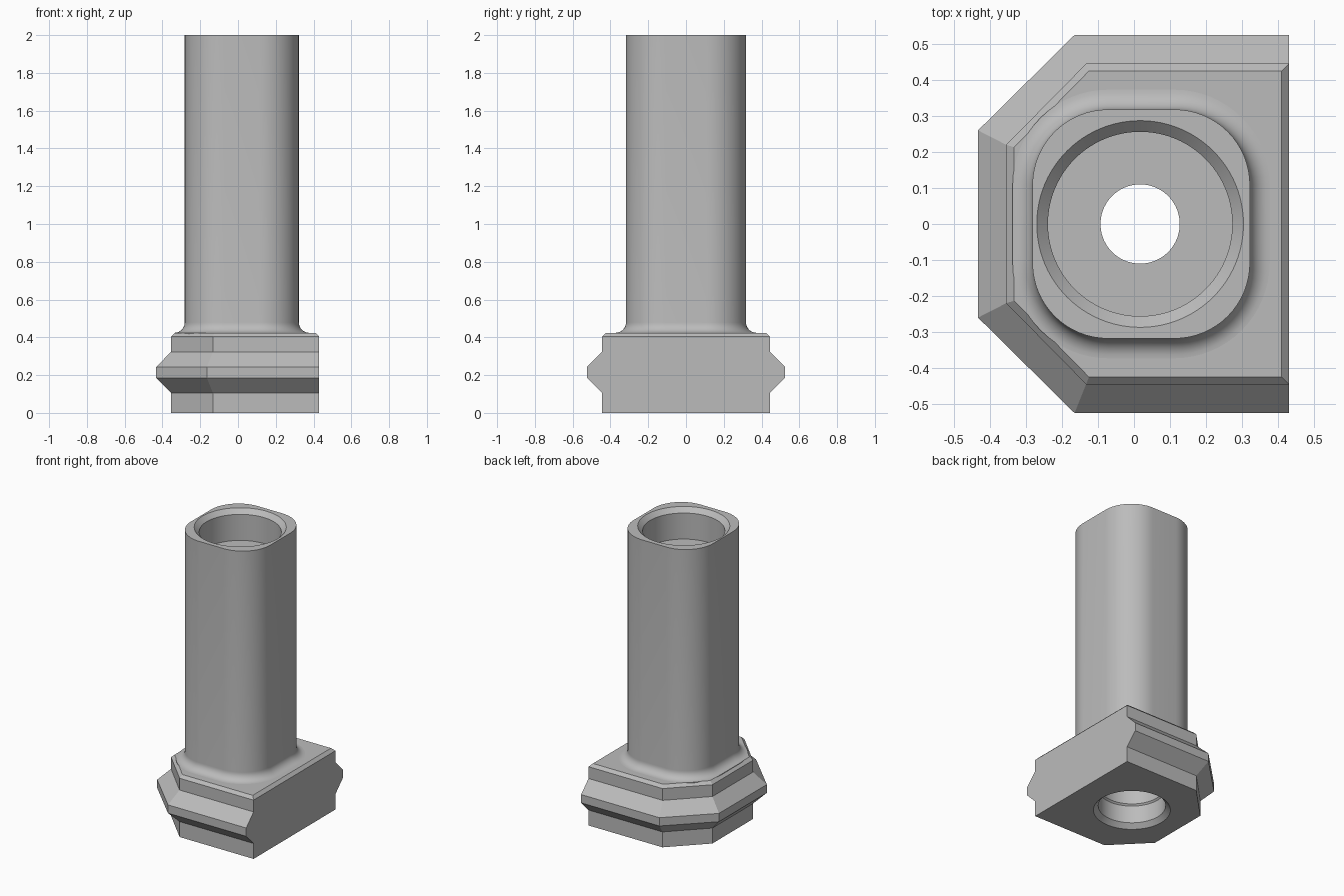
import bpy
import bmesh
from math import sin, cos, pi, tau

if "Cube" in bpy.data.objects:
    bpy.data.objects.remove(bpy.data.objects["Cube"])

grey = bpy.data.materials.new("plain grey")
grey.use_nodes = True
grey.diffuse_color = (0.5, 0.5, 0.5, 1)
grey.node_tree.nodes["Principled BSDF"].inputs["Base Color"].default_value = (0.5, 0.5, 0.5, 1)


def loft(name, rings):
    """Closed solid skinned through equal-length rings of points, bottom to top."""
    bm = bmesh.new()
    loops = [[bm.verts.new(p) for p in ring] for ring in rings]
    n = len(loops[0])
    for a, b in zip(loops, loops[1:]):
        for i in range(n):
            j = (i + 1) % n
            bm.faces.new((a[i], a[j], b[j], b[i]))
    bm.faces.new(loops[0][::-1])
    bm.faces.new(loops[-1])
    bmesh.ops.recalc_face_normals(bm, faces=bm.faces)
    mesh = bpy.data.meshes.new(name)
    bm.to_mesh(mesh)
    bm.free()
    mesh.materials.append(grey)
    obj = bpy.data.objects.new(name, mesh)
    bpy.context.collection.objects.link(obj)
    return obj


def foot_outline(z, right, side, corner_x, left, corner_y):
    """Block outline with two cut corners on the -x side."""
    half = [(right, -side), (corner_x, -side), (left, -corner_y)]
    return [(x, y, z) for x, y in half + [(x, -y) for x, y in reversed(half)]]


def rounded_rect(z, grow=0.0, cx=0.02, hx=0.302, hy=0.318, r=0.21, steps=16):
    ring = []
    for q, (sx, sy) in enumerate([(1, 1), (-1, 1), (-1, -1), (1, -1)]):
        for k in range(steps + 1):
            a = (q + k / steps) * pi / 2
            ring.append((cx + sx * (hx - r) + (r + grow) * cos(a),
                         sy * (hy - r) + (r + grow) * sin(a), z))
    return ring


def circle(z, r, cx=0.017, n=96):
    return [(cx + r * cos(tau * i / n), r * sin(tau * i / n), z) for i in range(n)]


# Foot block with a protruding ridge on every side but the flat +x one
body = (0.43, 0.445, -0.133, -0.355, 0.22)
ridge = (0.43, 0.525, -0.165, -0.433, 0.26)
rim = (0.41, 0.425, -0.125, -0.333, 0.213)
foot = loft("foot_block", [foot_outline(z, *shape) for z, shape in (
    (0, body), (0.106, body), (0.186, ridge), (0.243, ridge),
    (0.323, body), (0.404, body), (0.424, rim))])

# Column with a fillet where it meets the foot
fillet, top_z = 0.055, 0.424
rings = [rounded_rect(0.39, fillet)]
for k in range(9):
    a = k / 8 * pi / 2
    rings.append(rounded_rect(top_z + fillet * (1 - cos(a)), fillet * (1 - sin(a))))
rings.append(rounded_rect(2))
column = loft("column", rings)

# Stepped bore, chamfered at both ends
bore = loft("bore_cutter", [circle(z, r) for z, r in (
    (-0.03, 0.27), (0.03, 0.21), (0.15, 0.21), (0.16, 0.2), (0.5, 0.2), (0.5, 0.11),
    (1.79, 0.11), (1.79, 0.256), (1.969, 0.256), (2.03, 0.317))])

for part in (foot, column):
    mod = part.modifiers.new("bore", 'BOOLEAN')
    mod.operation = 'DIFFERENCE'
    mod.solver = 'EXACT'
    mod.object = bore
    bpy.ops.object.select_all(action='DESELECT')
    part.select_set(True)
    bpy.context.view_layer.objects.active = part
    bpy.ops.object.modifier_apply(modifier=mod.name)
    bpy.ops.object.shade_smooth_by_angle(angle=pi / 6)

bpy.data.objects.remove(bore)
